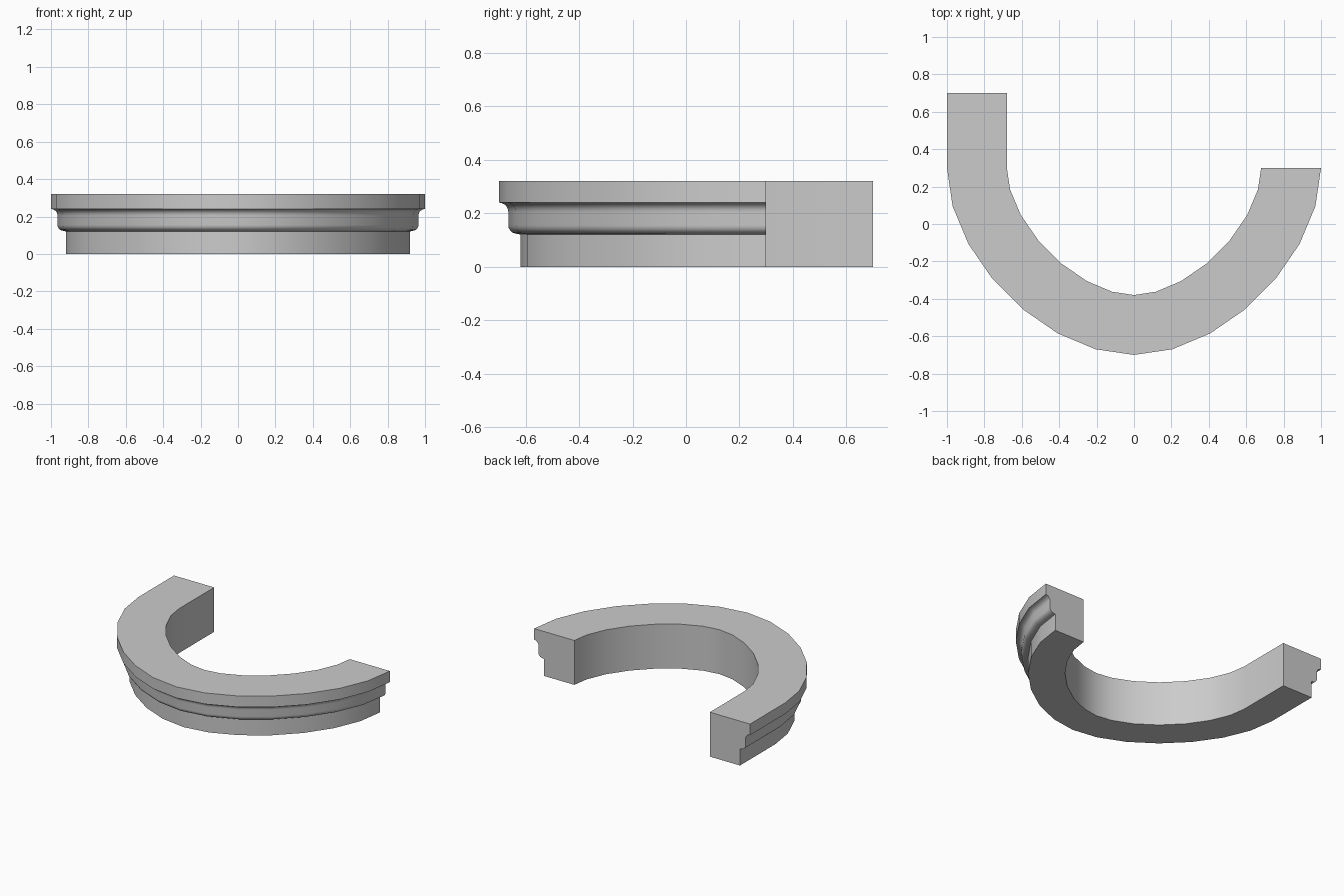
import bpy, bmesh, math
from mathutils import Vector

if "Cube" in bpy.data.objects:
    bpy.data.objects.remove(bpy.data.objects["Cube"])

# Sweep path: outer line of the moulding, two flattened quarter curves plus a straight left arm
K, STEPS = 0.477, 7


def bezier(a, b, c, d, t):
    s = 1 - t
    p = a * s**3 + b * (3 * s * s * t) + c * (3 * s * t * t) + d * t**3
    tan = (b - a) * (s * s) + (c - b) * (2 * s * t) + (d - c) * (t * t)
    return p, tan.normalized()


left, front = Vector((-1, 0.3)), Vector((0, -0.7))
quarter = [bezier(left, left + Vector((0, -K)), front + Vector((-K, 0)), front, i / STEPS)
           for i in range(STEPS + 1)]
mirrored = [(Vector((-p.x, p.y)), Vector((t.x, -t.y))) for p, t in reversed(quarter[:-1])]
path = [(Vector((-1, 0.7)), Vector((0, -1)))] + quarter + mirrored


# Profile as (inward offset, height): plain base, rounded bead, cove, top band
def arc(cx, cz, rx, rz, a0, a1, n=5):
    return [(cx + rx * math.cos(math.radians(a0 + (a1 - a0) * i / n)),
             cz + rz * math.sin(math.radians(a0 + (a1 - a0) * i / n))) for i in range(n + 1)]


profile = [(0.32, 0), (0.08, 0), (0.08, 0.12)]
profile += arc(0.07, 0.155, 0.035, 0.032, 270, 180)
profile += arc(0.0, 0.205, 0.035, 0.035, 0, 90)
profile += [(0, 0.32), (0.32, 0.32)]

# Build the swept solid with capped ends
bm = bmesh.new()
rings = []
for p, t in path:
    n = Vector((-t.y, t.x))
    rings.append([bm.verts.new((p.x + n.x * d, p.y + n.y * d, z)) for d, z in profile])
count = len(profile)
for a, b in zip(rings, rings[1:]):
    for i in range(count):
        j = (i + 1) % count
        bm.faces.new((a[i], a[j], b[j], b[i]))
bm.faces.new(rings[0])
bm.faces.new(rings[-1][::-1])
bmesh.ops.recalc_face_normals(bm, faces=bm.faces)

mesh = bpy.data.meshes.new("arch_moulding")
bm.to_mesh(mesh)
bm.free()
moulding = bpy.data.objects.new("arch_moulding", mesh)
bpy.context.collection.objects.link(moulding)
bpy.context.view_layer.objects.active = moulding
moulding.select_set(True)
bpy.ops.object.shade_smooth_by_angle(angle=math.radians(30))
